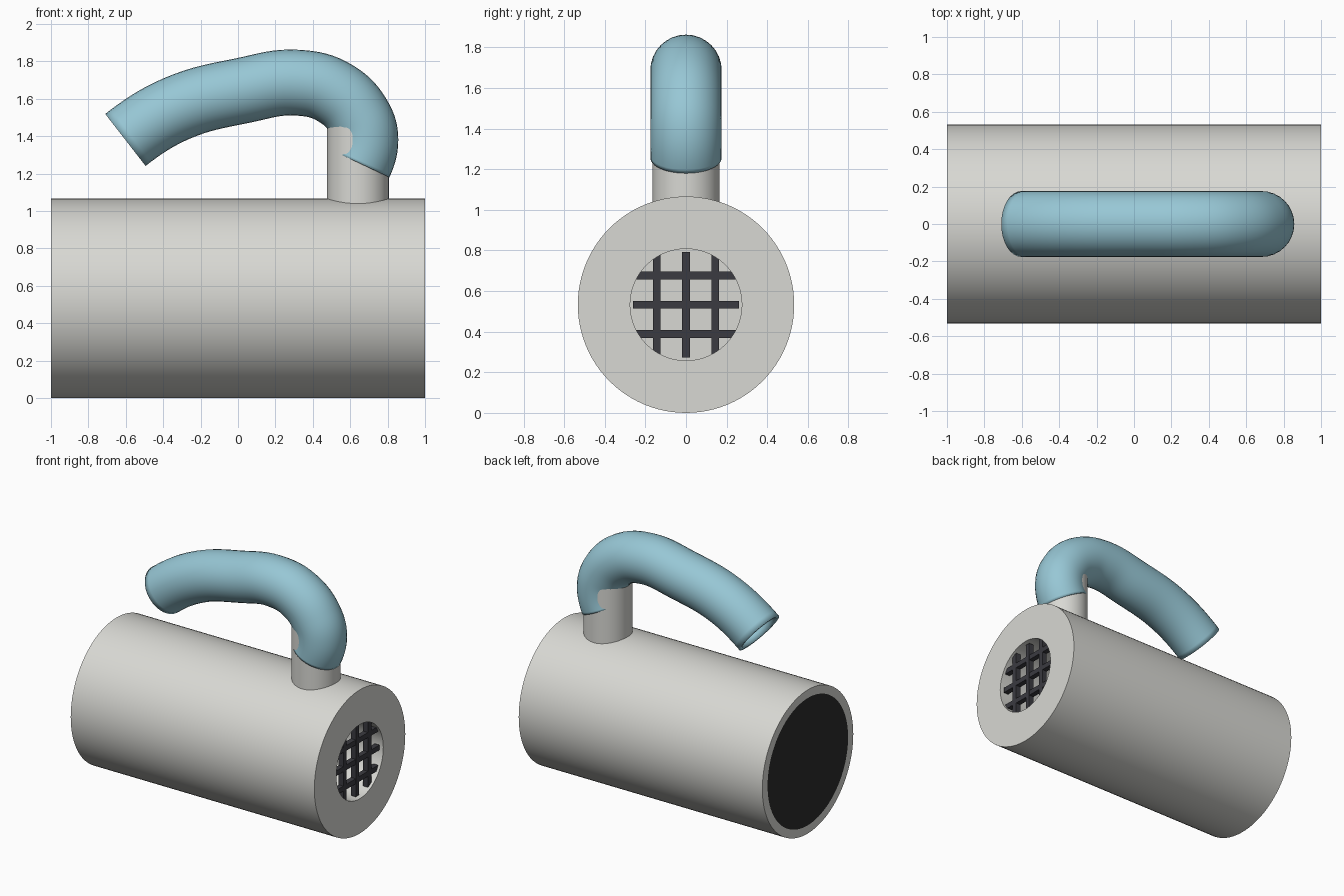
import bpy
import bmesh
import math
from mathutils import Matrix, Vector

cube = bpy.data.objects.get("Cube")
if cube:
    bpy.data.objects.remove(cube, do_unlink=True)


def material(name, rgb):
    mat = bpy.data.materials.new(name)
    mat.use_nodes = True
    colour = (*rgb, 1.0)
    mat.diffuse_color = colour
    node = next(n for n in mat.node_tree.nodes if n.type == "BSDF_PRINCIPLED")
    node.inputs["Base Color"].default_value = colour
    return mat


GREY = material("light_grey", (0.69, 0.69, 0.655))
BLUE = material("pale_blue", (0.31, 0.57, 0.665))
DARK = material("dark_grey", (0.043, 0.043, 0.052))
BLACK = material("black", (0.025, 0.025, 0.025))

DRUM_R = 0.533
BORE_R = 0.275
HOSE_R = 0.176


def add_object(name, mesh, mat, smooth=True):
    obj = bpy.data.objects.new(name, mesh)
    bpy.context.collection.objects.link(obj)
    mesh.materials.append(mat)
    if smooth:
        bpy.ops.object.select_all(action="DESELECT")
        obj.select_set(True)
        bpy.context.view_layer.objects.active = obj
        bpy.ops.object.shade_smooth_by_angle(angle=math.radians(35))
    return obj


def finish(bm, name):
    bmesh.ops.recalc_face_normals(bm, faces=bm.faces)
    mesh = bpy.data.meshes.new(name)
    bm.to_mesh(mesh)
    bm.free()
    return mesh


# Drum: turned around the x axis, with a bore at one end and a flat disc at the other
profile = [(-0.2, 0), (-0.2, BORE_R), (1, BORE_R), (1, DRUM_R),
           (-1, DRUM_R), (-1, 0.472), (-1, 0)]
bm = bmesh.new()
verts = [bm.verts.new((x, 0, r)) for x, r in profile]
edges = [bm.edges.new(pair) for pair in zip(verts, verts[1:])]
bmesh.ops.spin(bm, geom=verts + edges, cent=(0, 0, 0), axis=(1, 0, 0),
               angle=math.tau, steps=96)
bmesh.ops.remove_doubles(bm, verts=bm.verts, dist=0.0005)
bmesh.ops.translate(bm, verts=bm.verts, vec=(0, 0, DRUM_R))
drum = add_object("drum", finish(bm, "drum"), GREY)

# Black disc inside the rim of the far end
drum.data.materials.append(BLACK)
for face in drum.data.polygons:
    centre = face.center
    if centre.x < -0.99 and math.hypot(centre.y, centre.z - DRUM_R) < 0.47:
        face.material_index = 1

# Grille bars, set just inside the bore
for i in (-1, 0, 1):
    for name, place, size in (
            ("upright_bar", (0.96, i * 0.144, DRUM_R), (0.04, 0.038, 0.52)),
            ("cross_bar", (0.96, 0, DRUM_R + i * 0.144), (0.039, 0.52, 0.038))):
        bm = bmesh.new()
        bmesh.ops.create_cube(bm, size=1, matrix=Matrix.Translation(place)
                              @ Matrix.Diagonal((*size, 1)))
        add_object(name, finish(bm, name), DARK, smooth=False)

# Outlet pipe rising from the drum
bm = bmesh.new()
bmesh.ops.create_cone(bm, cap_ends=True, segments=64, radius1=0.165,
                      radius2=0.165, depth=0.52,
                      matrix=Matrix.Translation((0.641, 0, 1.24)))
add_object("outlet_pipe", finish(bm, "outlet_pipe"), GREY)

# Bent hose: a tube swept along a curve, then given a wall
path = [(-0.602, 1.38), (-0.33, 1.547), (0.03, 1.645), (0.32, 1.686),
        (0.52, 1.63), (0.65, 1.495), (0.681, 1.38), (0.65, 1.255)]
curve = bpy.data.curves.new("hose_path", "CURVE")
curve.dimensions = "3D"
curve.bevel_depth = HOSE_R
curve.bevel_resolution = 14
curve.resolution_u = 8
spline = curve.splines.new("BEZIER")
spline.bezier_points.add(len(path) - 1)
for point, (x, z) in zip(spline.bezier_points, path):
    point.co = (x, 0, z)
    point.handle_left_type = point.handle_right_type = "AUTO"
first, last = spline.bezier_points[0], spline.bezier_points[-1]
for point, offset in ((first, Vector((0.08, 0, 0.062))),
                      (last, Vector((-0.016, 0, -0.034)))):
    point.handle_left_type = point.handle_right_type = "FREE"
    point.handle_right = point.co + offset
    point.handle_left = point.co - offset

sweep = bpy.data.objects.new("hose_path", curve)
bpy.context.collection.objects.link(sweep)
bpy.context.view_layer.update()
swept = bpy.data.meshes.new_from_object(
    sweep.evaluated_get(bpy.context.evaluated_depsgraph_get()))
bpy.data.objects.remove(sweep, do_unlink=True)
bm = bmesh.new()
bm.from_mesh(swept)
hose = add_object("hose", finish(bm, "hose"), BLUE)
wall = hose.modifiers.new("wall", "SOLIDIFY")
wall.thickness = 0.025
wall.offset = -1
